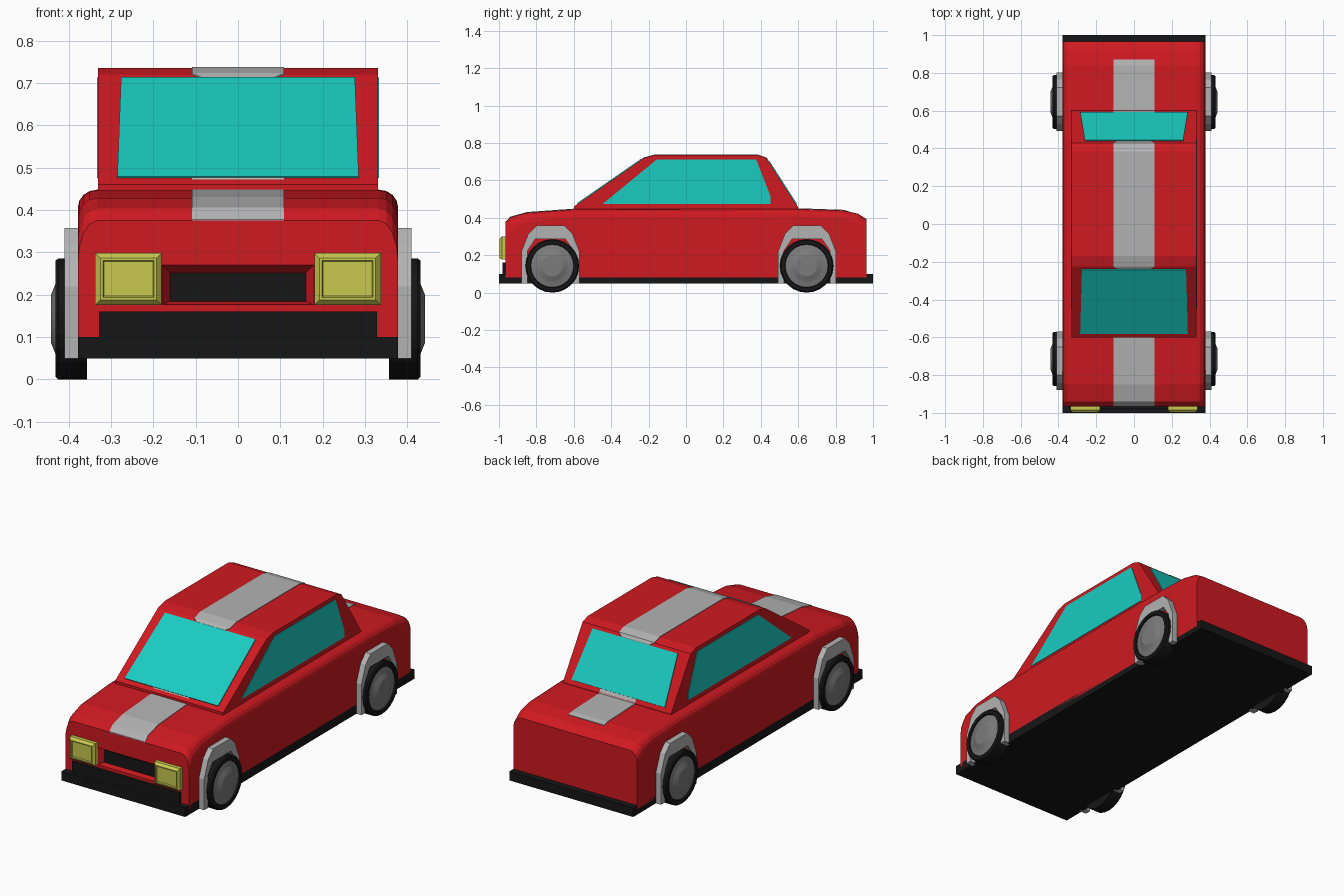
import bpy, bmesh, math
from mathutils import Vector

if "Cube" in bpy.data.objects:
    bpy.data.objects.remove(bpy.data.objects["Cube"])


def material(name, r, g, b):
    m = bpy.data.materials.new(name)
    m.diffuse_color = (r, g, b, 1)
    m.use_nodes = True
    m.node_tree.nodes["Principled BSDF"].inputs["Base Color"].default_value = m.diffuse_color
    return m


RED = material("red", 0.62, 0.01, 0.015)
BLACK = material("black", 0.008, 0.008, 0.008)
GLASS = material("glass", 0.01, 0.6, 0.53)
GREY = material("light_grey", 0.45, 0.45, 0.45)
HUB = material("hub_grey", 0.2, 0.2, 0.2)
YELLOW = material("yellow", 0.58, 0.58, 0.08)


def loft(name, rings, mat, mirror=False):
    """Closed skin through rings of equal point count."""
    bm = bmesh.new()
    vs = [[bm.verts.new(p) for p in ring] for ring in rings]
    n = len(vs[0])
    for a, b in zip(vs, vs[1:]):
        for i in range(n):
            j = (i + 1) % n
            bm.faces.new((a[i], a[j], b[j], b[i]))
    bm.faces.new(vs[0])
    bm.faces.new(vs[-1])
    bmesh.ops.recalc_face_normals(bm, faces=bm.faces)
    me = bpy.data.meshes.new(name)
    bm.to_mesh(me)
    bm.free()
    ob = bpy.data.objects.new(name, me)
    bpy.context.collection.objects.link(ob)
    if mat:
        me.materials.append(mat)
    if mirror:
        ob.modifiers.new("mirror", 'MIRROR')
    return ob


def prism(name, pts, vec, mat, mirror=False):
    a = [Vector(p) for p in pts]
    return loft(name, [a, [p + Vector(vec) for p in a]], mat, mirror)


def side_prism(name, yz, x0, x1, mat, mirror=False):
    return prism(name, [(x0, y, z) for y, z in yz], (x1 - x0, 0, 0), mat, mirror)


def rect(y, x0, x1, z0, z1, inset=0):
    x0, x1, z0, z1 = x0 + inset, x1 - inset, z0 + inset, z1 - inset
    return [(x0, y, z0), (x1, y, z0), (x1, y, z1), (x0, y, z1)]


def box(name, x0, x1, y0, y1, z0, z1, mat):
    return loft(name, [rect(y0, x0, x1, z0, z1), rect(y1, x0, x1, z0, z1)], mat)


# Lower body: stations of y, top height, corner drop
stations = [(-0.965, 0.375, 0.10), (-0.94, 0.403, 0.075), (-0.85, 0.428, 0.05),
            (-0.6, 0.446, 0.042), (0.6, 0.448, 0.042), (0.84, 0.44, 0.045),
            (0.92, 0.422, 0.05), (0.965, 0.393, 0.06)]


def body_ring(y, top, drop):
    half = [(0.378, 0.08)]
    for k in range(5):
        a = math.radians(22.5 * k)
        half.append((0.333 + 0.045 * math.cos(a), top - drop + drop * math.sin(a)))
    return [(x, y, z) for x, z in half] + [(-x, y, z) for x, z in reversed(half)]


body = loft("body", [body_ring(*s) for s in stations], RED)

# Grille recess and its dark panel
cutter = loft("grille_cutter", [rect(-1.0, -0.20, 0.20, 0.168, 0.29),
                                rect(-0.93, -0.158, 0.158, 0.185, 0.25)], RED)
cutter.hide_render = True
cutter.hide_viewport = True
cut = body.modifiers.new("grille_recess", 'BOOLEAN')
cut.object = cutter
cut.operation = 'DIFFERENCE'
cut.solver = 'EXACT'
box("grille", -0.16, 0.16, -0.936, -0.92, 0.183, 0.251, BLACK)

# Floor plate and front bumper
box("floor_plate", -0.378, 0.378, -1, 1, 0.05, 0.10, BLACK)
box("front_bumper", -0.328, 0.328, -0.98, -0.95, 0.09, 0.16, BLACK)

# Cabin
side_prism("cabin", [(-0.6, 0.43), (-0.6, 0.46), (-0.225, 0.72), (-0.17, 0.735),
                     (0.385, 0.735), (0.43, 0.72), (0.6, 0.455), (0.6, 0.43)],
           -0.33, 0.33, RED)


# Windows
def slope_front(z):
    return -0.6 + (z - 0.46) * 0.375 / 0.26


def slope_rear(z):
    return 0.6 - (z - 0.455) * 0.17 / 0.265


for name, f, n, zs, ws in (
        ("windscreen", slope_front, (0, -0.003, 0.004), (0.475, 0.71), (0.285, 0.276)),
        ("rear_window", slope_rear, (0, 0.004, 0.003), (0.472, 0.705), (0.285, 0.26))):
    (z0, z1), (w0, w1) = zs, ws
    prism(name, [(-w0, f(z0), z0), (w0, f(z0), z0), (w1, f(z1), z1), (-w1, f(z1), z1)],
          n, GLASS)
side_prism("side_window", [(-0.445, 0.475), (-0.155, 0.713), (0.375, 0.713),
                           (0.452, 0.515), (0.452, 0.475)], 0.325, 0.333, GLASS, True)


# Centre stripes: path points of y, z, half width
def stripe(name, path):
    t = 0.003
    loft(name, [[(-w, y, z - t), (w, y, z - t), (w, y, z + t), (-w, y, z + t)]
                for y, z, w in path], GREY)


stripe("hood_stripe", [(y, z, 0.109) for y, z, d in stations[:4]]
       + [(slope_front(0.475), 0.475, 0.109)])
stripe("roof_stripe", [(slope_front(0.71), 0.71, 0.085), (-0.225, 0.72, 0.109),
                       (-0.17, 0.735, 0.109), (0.385, 0.735, 0.109),
                       (0.43, 0.72, 0.109), (slope_rear(0.706), 0.706, 0.085)])
stripe("boot_stripe", [(slope_rear(0.472), 0.472, 0.109), (0.602, 0.448, 0.109),
                       (0.84, 0.44, 0.109), (0.87, 0.433, 0.109)])

# Headlights
light = (0.18, 0.337, 0.176, 0.299)
loft("headlight", [rect(-0.95, *light), rect(-0.985, *light), rect(-0.998, *light, 0.012),
                   rect(-0.998, *light, 0.018), rect(-0.992, *light, 0.021)], YELLOW, True)


# Wheels and arches
def lathe(name, y, z, profile, mat, n=24):
    loft(name, [[(x, y + r * math.cos(2 * math.pi * i / n), z + r * math.sin(2 * math.pi * i / n))
                 for i in range(n)] for x, r in profile], mat, True)


arch = [(-0.155, 0.05), (-0.155, 0.22), (-0.118, 0.315), (-0.075, 0.358),
        (0.075, 0.358), (0.118, 0.315), (0.155, 0.22), (0.155, 0.05),
        (0.122, 0.05), (0.122, 0.225), (0.08, 0.287), (-0.08, 0.287),
        (-0.122, 0.225), (-0.122, 0.05)]
for end, y, arch_y in (("front", -0.715, -0.725), ("rear", 0.645, 0.647)):
    lathe(end + "_tyre", y, 0.143, [(0.357, 0.12), (0.357, 0.143), (0.424, 0.143),
                                    (0.431, 0.137), (0.431, 0.117), (0.415, 0.114)], BLACK)
    lathe(end + "_hub", y, 0.143, [(0.405, 0.116), (0.424, 0.114), (0.43, 0.085),
                                   (0.442, 0.055)], HUB)
    side_prism(end + "_arch", [(arch_y + a, z) for a, z in arch], 0.365, 0.409, GREY, True)
